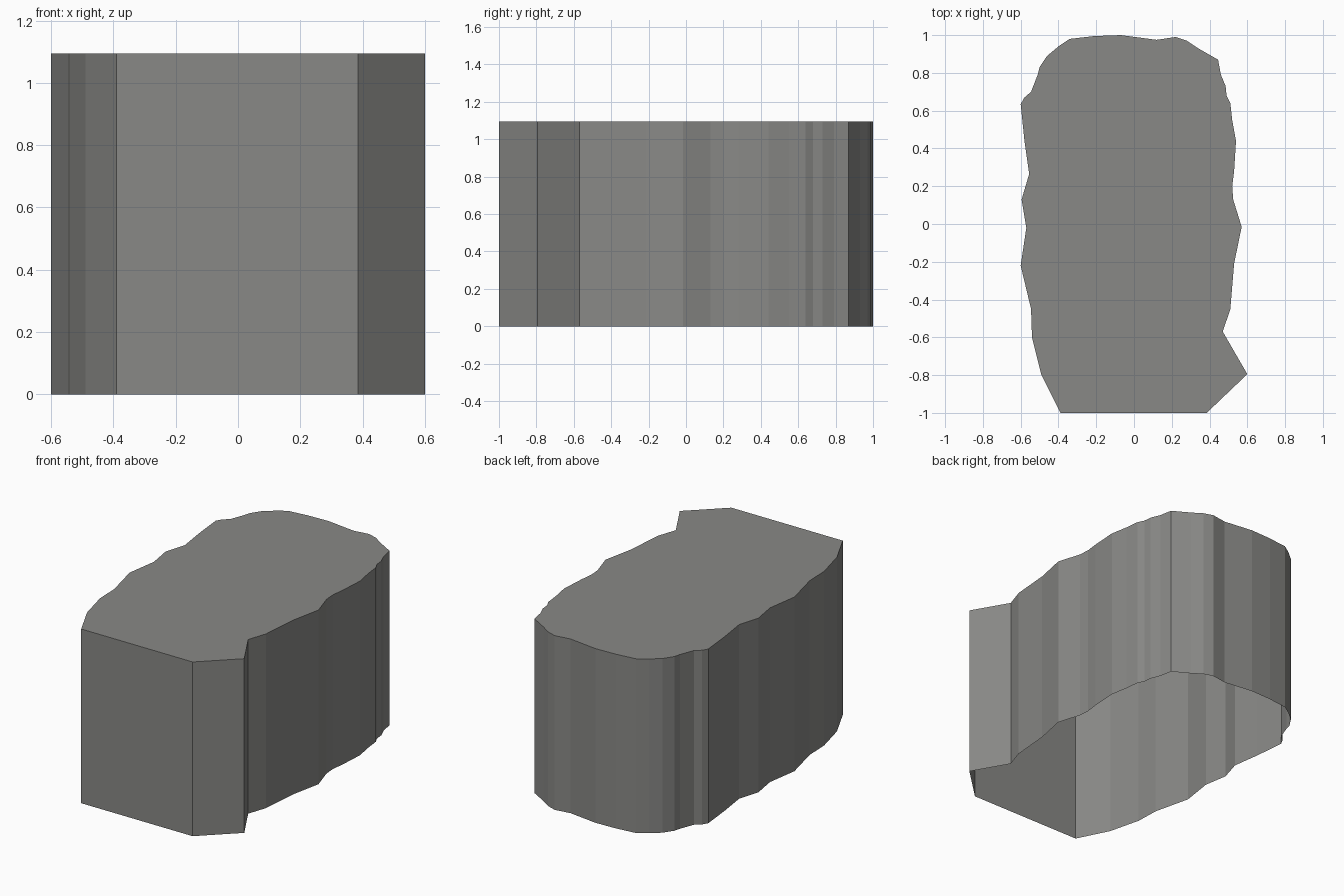
import bpy, bmesh

HEIGHT = 1.095

# Irregular footprint, counter-clockwise from the front left corner
OUTLINE = [
    (-0.39, -1), (0.385, -1), (0.6, -0.795), (0.47, -0.57), (0.51, -0.45),
    (0.53, -0.21), (0.57, -0.015), (0.525, 0.13), (0.52, 0.2), (0.53, 0.28),
    (0.54, 0.44), (0.52, 0.55), (0.51, 0.64), (0.49, 0.68), (0.485, 0.73),
    (0.46, 0.79), (0.445, 0.87), (0.34, 0.93), (0.28, 0.97), (0.22, 0.99),
    (0.12, 0.975), (-0.07, 1), (-0.21, 0.995), (-0.34, 0.98), (-0.4, 0.94),
    (-0.46, 0.89), (-0.5, 0.83), (-0.51, 0.79), (-0.545, 0.7), (-0.58, 0.67),
    (-0.6, 0.635), (-0.58, 0.44), (-0.555, 0.265), (-0.595, 0.13), (-0.57, -0.02),
    (-0.6, -0.22), (-0.545, -0.45), (-0.54, -0.6), (-0.49, -0.8),
]

grey = bpy.data.materials.new("stone grey")
grey.diffuse_color = (0.25, 0.25, 0.24, 1)

# Block: top face with walls dropped to the ground, open underneath
bm = bmesh.new()
top = [bm.verts.new((x, y, HEIGHT)) for x, y in OUTLINE]
foot = [bm.verts.new((x, y, 0)) for x, y in OUTLINE]
bm.faces.new(top)
for i in range(len(top)):
    j = (i + 1) % len(top)
    bm.faces.new((foot[i], foot[j], top[j], top[i]))

mesh = bpy.data.meshes.new("stone_block")
bm.to_mesh(mesh)
bm.free()
mesh.materials.append(grey)
block = bpy.data.objects.new("stone_block", mesh)
bpy.context.collection.objects.link(block)
